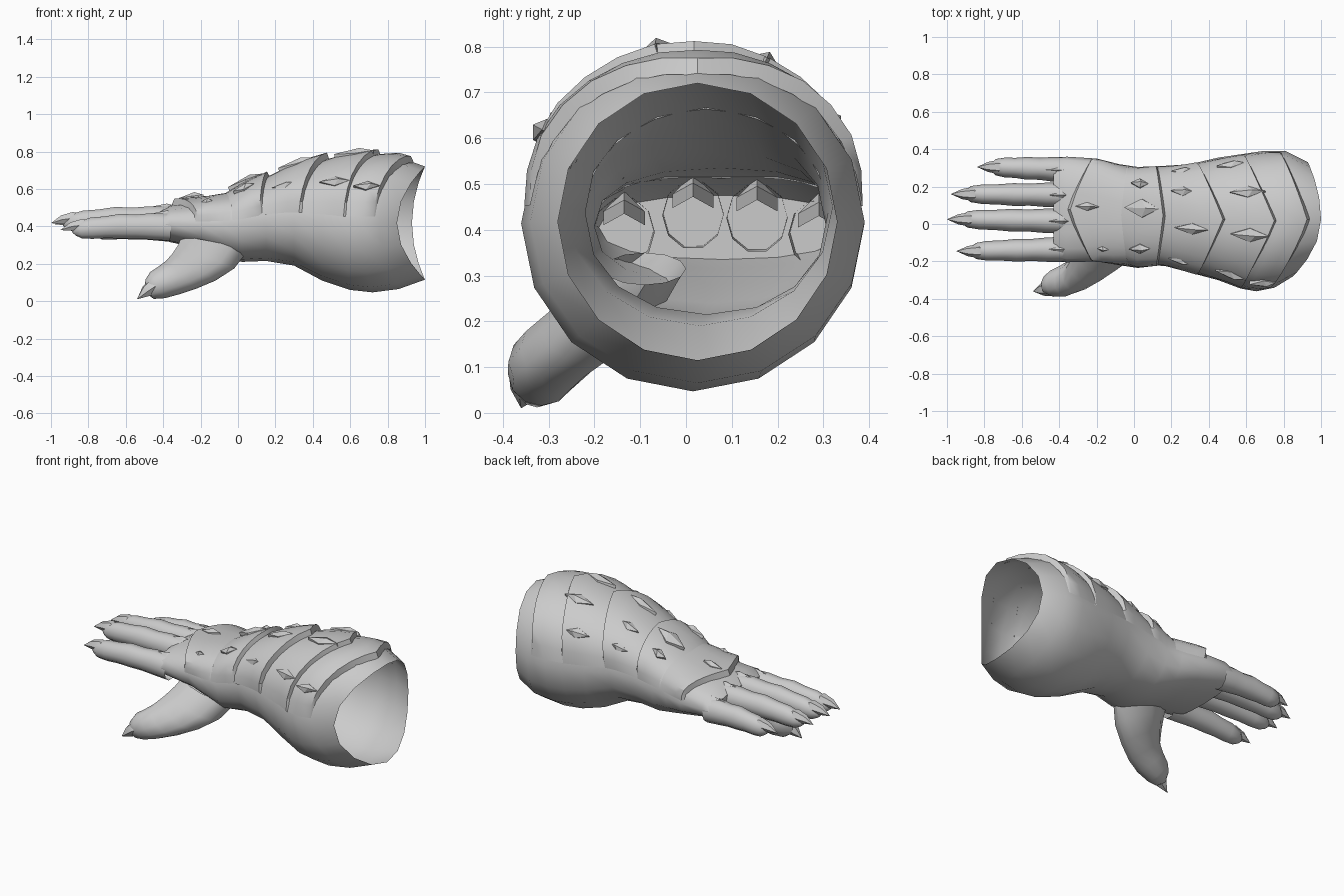
import bpy, bmesh, math
from mathutils import Vector

if "Cube" in bpy.data.objects:
    bpy.data.objects.remove(bpy.data.objects["Cube"])

grey = bpy.data.materials.new("plain grey")
grey.use_nodes = True
grey.diffuse_color = (0.6, 0.6, 0.6, 1)
grey.node_tree.nodes["Principled BSDF"].inputs["Base Color"].default_value = (0.6, 0.6, 0.6, 1)


def loft(name, rings, closed=True, cap_start=False, angle=50):
    """Skin a list of equal-length point rings."""
    bm = bmesh.new()
    rows = [[bm.verts.new(p) for p in ring] for ring in rings]
    n = len(rows[0])
    for a, b in zip(rows, rows[1:]):
        for i in range(n if closed else n - 1):
            j = (i + 1) % n
            bm.faces.new((a[i], a[j], b[j], b[i]))
    if cap_start:
        bm.faces.new(rows[0])
    bmesh.ops.remove_doubles(bm, verts=bm.verts, dist=0.0005)
    bmesh.ops.recalc_face_normals(bm, faces=bm.faces)
    mesh = bpy.data.meshes.new(name)
    bm.to_mesh(mesh)
    bm.free()
    mesh.materials.append(grey)
    obj = bpy.data.objects.new(name, mesh)
    bpy.context.collection.objects.link(obj)
    bpy.ops.object.select_all(action='DESELECT')
    obj.select_set(True)
    bpy.context.view_layer.objects.active = obj
    bpy.ops.object.shade_smooth_by_angle(angle=math.radians(angle))
    return obj


# Hand and forearm sections: x, y min, y max, z min, z max
SECTIONS = [
    (-.43, -.19, .35, .335, .475), (-.36, -.205, .36, .315, .515),
    (-.2, -.2, .35, .28, .535), (-.08, -.22, .32, .24, .57),
    (.02, -.235, .305, .21, .61), (.15, -.22, .31, .215, .66),
    (.3, -.26, .32, .19, .71), (.45, -.3, .355, .11, .75),
    (.6, -.345, .375, .06, .77), (.72, -.36, .39, .047, .78),
    (.86, -.34, .39, .065, .77), (1.0, -.28, .33, .115, .72)]


def power(v, p):
    return math.copysign(abs(v) ** p, v)


def surf(s, t, off=0.0):
    """Point on the sleeve at station s and angle t, pushed out by off."""
    s = max(SECTIONS[0][0], min(1.0, s))
    for a, b in zip(SECTIONS, SECTIONS[1:]):
        if s <= b[0]:
            break
    f = (s - a[0]) / (b[0] - a[0])
    x, y0, y1, z0, z1 = [u + (v - u) * f for u, v in zip(a, b)]
    c, d = math.cos(t), math.sin(t)
    # Boxy hand turning into a round forearm with a scooped rim
    p = .85 + .15 * max(0, min(1, s / .3))
    dip = (.15 if c < 0 else .07) * max(0, (s - .5) / .5) * c * c
    return Vector((x - dip,
                   (y0 + y1) / 2 + ((y1 - y0) / 2 + off) * power(c, p),
                   (z0 + z1) / 2 + ((z1 - z0) / 2 + off) * power(d, p)))


SIDES = 16
loft("sleeve", [[surf(sec[0], math.tau * i / SIDES) for i in range(SIDES)]
                for sec in SECTIONS], cap_start=True)


# Overlapping back plates: thin edge, thick edge, their slants, thickness
def plate(name, thin, thick, slant_a, slant_b, height):
    rows = []
    steps = 14
    lip = math.copysign(.016, thick - thin)
    for f, h, extra in ((0, 0, 0), (.35, .5, 0), (.7, .85, 0), (1, 1, 0), (1, -.15, lip)):
        row = []
        for i in range(steps + 1):
            t = math.radians(6 + 168 * i / steps)
            c = abs(math.cos(t))
            s = (thin - slant_a * c) * (1 - f) + (thick - slant_b * c) * f + extra
            fade = min(1, 2 * math.sin(math.pi * i / steps))
            row.append(surf(s, t, (.003 + height * h) * fade - .002))
        rows.append(row)
    return loft(name, rows, closed=False, angle=30)


plate("hand_plate", -.06, -.34, -.02, -.13, .03)
plate("wrist_plate", -.08, .155, -.05, .04, .03)
plate("forearm_plate_lower", .15, .475, .04, .15, .04)
plate("forearm_plate_middle", .45, .75, .15, .16, .033)
plate("forearm_plate_upper", .72, .925, .16, .11, .027)


# Diamond studs raised from the plates: station, angle, length, width
def stud(name, s, deg, length, width, lift):
    t = math.radians(deg)
    p = surf(s, t, lift)
    along = (surf(s + .06, t, lift) - surf(s - .06, t, lift)).normalized()
    across = (surf(s, t - .05, lift) - surf(s, t + .05, lift)).normalized()
    out = along.cross(across).normalized()
    base = [p + along * length / 2, p + across * width / 2,
            p - along * length / 2, p - across * width / 2]
    apex = p + out * .02 + along * length * .15
    loft(name, [[q - out * .02 for q in base], base, [apex] * 4], angle=5)


for k, (s, deg, length, width, lift) in enumerate([
        (.04, 83, .2, .1, .03), (.03, 55, .1, .055, .027), (.03, 122, .12, .055, .025),
        (-.25, 88, .13, .045, .032), (-.17, 130, .07, .035, .02),
        (.26, 63, .13, .055, .026), (.31, 100, .2, .06, .032), (.25, 140, .14, .05, .022),
        (.61, 66, .19, .065, .03), (.62, 101, .21, .075, .032), (.52, 143, .17, .06, .028),
        (.74, 148, .14, .055, .022), (.52, 36, .15, .06, .027), (.26, 35, .12, .05, .024)]):
    stud(f"stud_{k + 1}", s, deg, length, width, lift)


# Tubes for the digits
def tube(name, path, sides=10, flat=1.0, cap_start=False):
    pts = [Vector(p[:3]) for p in path]
    rings = []
    for i, p in enumerate(pts):
        tan = (pts[min(i + 1, len(pts) - 1)] - pts[max(i - 1, 0)]).normalized()
        side = tan.cross(Vector((0, 0, 1))).normalized()
        up = side.cross(tan)
        r = path[i][3]
        rings.append([p + side * r * flat * math.cos(math.tau * k / sides)
                      + up * r * math.sin(math.tau * k / sides) for k in range(sides)])
    return loft(name, rings, cap_start=cap_start)


# Four clawed fingers: tip x, base y, tip y, height
FINGERS = {"index": (-.95, -.135, -.145, .395), "middle": (-1.0, .015, .025, .432),
           "ring": (-.98, .155, .16, .425), "little": (-.84, .29, .305, .39)}
for name, (tip, ya, yb, z) in FINGERS.items():
    start, end = -.36, tip + .075
    shape = ((0, .076, 0), (.2, .074, .005), (.36, .067, .004), (.52, .069, .006),
             (.68, .061, 0), (.82, .06, -.005), (.94, .049, -.014), (1, .022, -.024),
             (1.02, 0, -.028))
    tube(name + "_finger", [(start + (end - start) * f, ya + (yb - ya) * f, z + dz, r)
                            for f, r, dz in shape], flat=.88)
    tube(name + "_claw", [(tip + .17, yb, z + .012, .02), (tip + .12, yb, z + .012, .038),
                          (tip + .06, yb, z + .004, .027), (tip, yb, z - .015, 0)],
         sides=6, cap_start=True)
    # Pointed knuckle guard
    w = .045
    ridge = [(-.31, 0, .07), (-.39, w, .045), (-.48, 0, .07), (-.39, -w, .045)]
    base = [Vector((x, ya + dy, z + dz)) for x, dy, dz in ridge]
    top = Vector((-.38, ya, z + .09))
    loft(name + "_knuckle_guard", [[b - Vector((0, 0, .03)) for b in base], base, [top] * 4],
         angle=5)

# Thumb growing from a broad fleshy root: upper x and z, lower x and z, y, half width
THUMB = [(-.3, .35, .06, .28, -.09, .09), (-.32, .3, -.02, .175, -.155, .105),
         (-.35, .255, -.12, .11, -.215, .1), (-.385, .215, -.22, .068, -.27, .092),
         (-.425, .185, -.31, .038, -.3, .088), (-.47, .155, -.39, .016, -.315, .074),
         (-.495, .115, -.45, .012, -.325, .05), (-.5, .06, -.49, .04, -.33, .01)]
rings = []
for xu, zu, xl, zl, y, w in THUMB:
    mid = Vector(((xu + xl) / 2, y, (zu + zl) / 2))
    half = Vector(((xu - xl) / 2, 0, (zu - zl) / 2))
    rings.append([mid + half * math.sin(a) + Vector((0, w, 0)) * math.cos(a)
                  for a in (math.tau * k / 12 for k in range(12))])
loft("thumb", rings)
tube("thumb_claw", [(-.41, -.335, .1, .03), (-.45, -.342, .08, .045),
                    (-.49, -.35, .052, .034), (-.54, -.36, .01, 0)], sides=6, cap_start=True)
